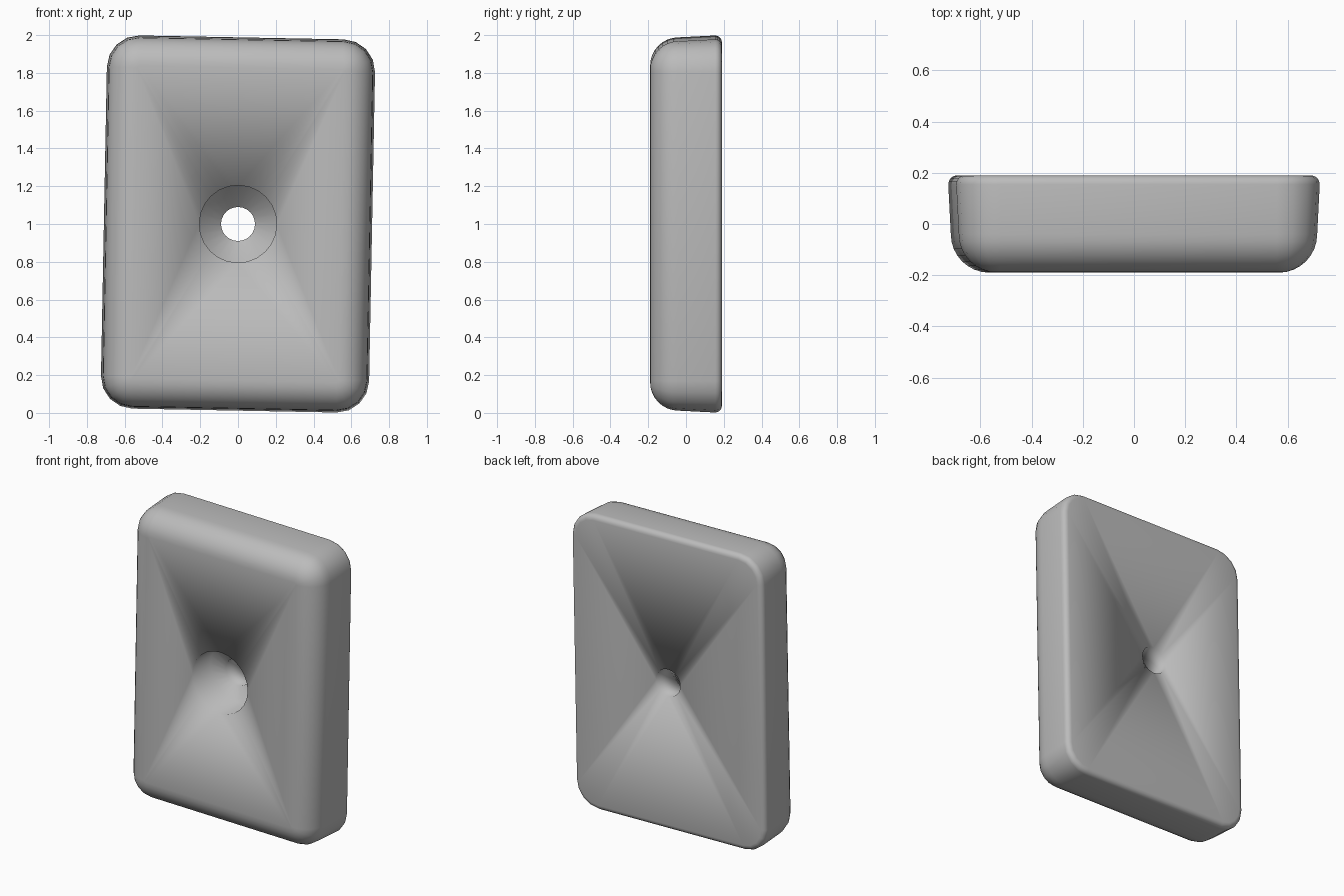
import bpy, bmesh
from math import sin, cos, pi

cube = bpy.data.objects.get("Cube")
if cube:
    bpy.data.objects.remove(cube)

HALF_W, HALF_H, HALF_D = 0.71, 0.988, 0.19
CORNER, SEG, RIM = 0.17, 4, 24       # corner radius, corner segments, hole sides
FRONT_R, BACK_R, DRAFT = 0.15, 0.035, 0.01

bm = bmesh.new()


def rounded_loop(y, inset):
    """Rounded rectangle, corner by corner, counter-clockwise in x and z."""
    r = max(CORNER - inset, 0.012)
    cx, cz = HALF_W - inset - r, HALF_H - inset - r
    loop = []
    for k, (sx, sz) in enumerate([(1, 1), (-1, 1), (-1, -1), (1, -1)]):
        for i in range(SEG + 1):
            a = (k + i / SEG) * pi / 2
            loop.append(bm.verts.new((sx * cx + r * cos(a), y, sz * cz + r * sin(a))))
    return loop


def circle_loop(y, r):
    """Circle whose first point lies on the upper diagonal."""
    angles = [pi / 4 + 2 * pi * i / RIM for i in range(RIM)]
    return [bm.verts.new((r * cos(a), y, r * sin(a))) for a in angles]


def skin(loops):
    for a, b in zip(loops, loops[1:]):
        n = len(a)
        for i in range(n):
            j = (i + 1) % n
            bm.faces.new((a[i], a[j], b[j], b[i]))


def flat_face(outer, rim):
    """Flat face fanned between the four corners and the hole rim."""
    n, q = SEG + 1, RIM // 4
    for k in range(4):
        corner = outer[k * n:(k + 1) * n]
        nxt = outer[(k + 1) * n % len(outer)]
        arc = [rim[(k * q + i) % RIM] for i in range(q + 1)]
        for a, b in zip(corner, corner[1:]):
            bm.faces.new((a, b, arc[0]))
        mid = q // 2
        for i in range(q):
            bm.faces.new((corner[-1] if i < mid else nxt, arc[i + 1], arc[i]))
        bm.faces.new((corner[-1], nxt, arc[mid]))


# Outer shell: small back fillet, drafted side, large front fillet
section = []
for i in range(5):
    a = i / 4 * pi / 2
    section.append((HALF_D - BACK_R * (1 - sin(pi / 2 - a)), BACK_R * (1 - sin(a))))
for i in range(9):
    a = i / 8 * pi / 2
    section.append((-HALF_D + FRONT_R * (1 - sin(a)), DRAFT + FRONT_R * (1 - cos(a))))
shell = [rounded_loop(y, inset) for y, inset in section]
skin(shell)

# Counterbored hole through the middle
bore = [circle_loop(y, r) for y, r in
        [(-HALF_D, 0.205), (0, 0.205), (0, 0.09), (HALF_D, 0.09)]]
skin(bore)
flat_face(shell[0], bore[-1])
flat_face(shell[-1], bore[0])
bmesh.ops.recalc_face_normals(bm, faces=bm.faces[:])

mesh = bpy.data.meshes.new("rounded_plate")
bm.to_mesh(mesh)
bm.free()
mesh.shade_smooth()

grey = bpy.data.materials.new("plain grey")
grey.use_nodes = True
colour = (0.5, 0.5, 0.5, 1)
grey.diffuse_color = colour
grey.node_tree.nodes["Principled BSDF"].inputs["Base Color"].default_value = colour
mesh.materials.append(grey)

# The plate stands with a very slight lean
plate = bpy.data.objects.new("rounded_plate", mesh)
plate.location.z = 1
plate.rotation_euler.y = 0.019
bpy.context.collection.objects.link(plate)
